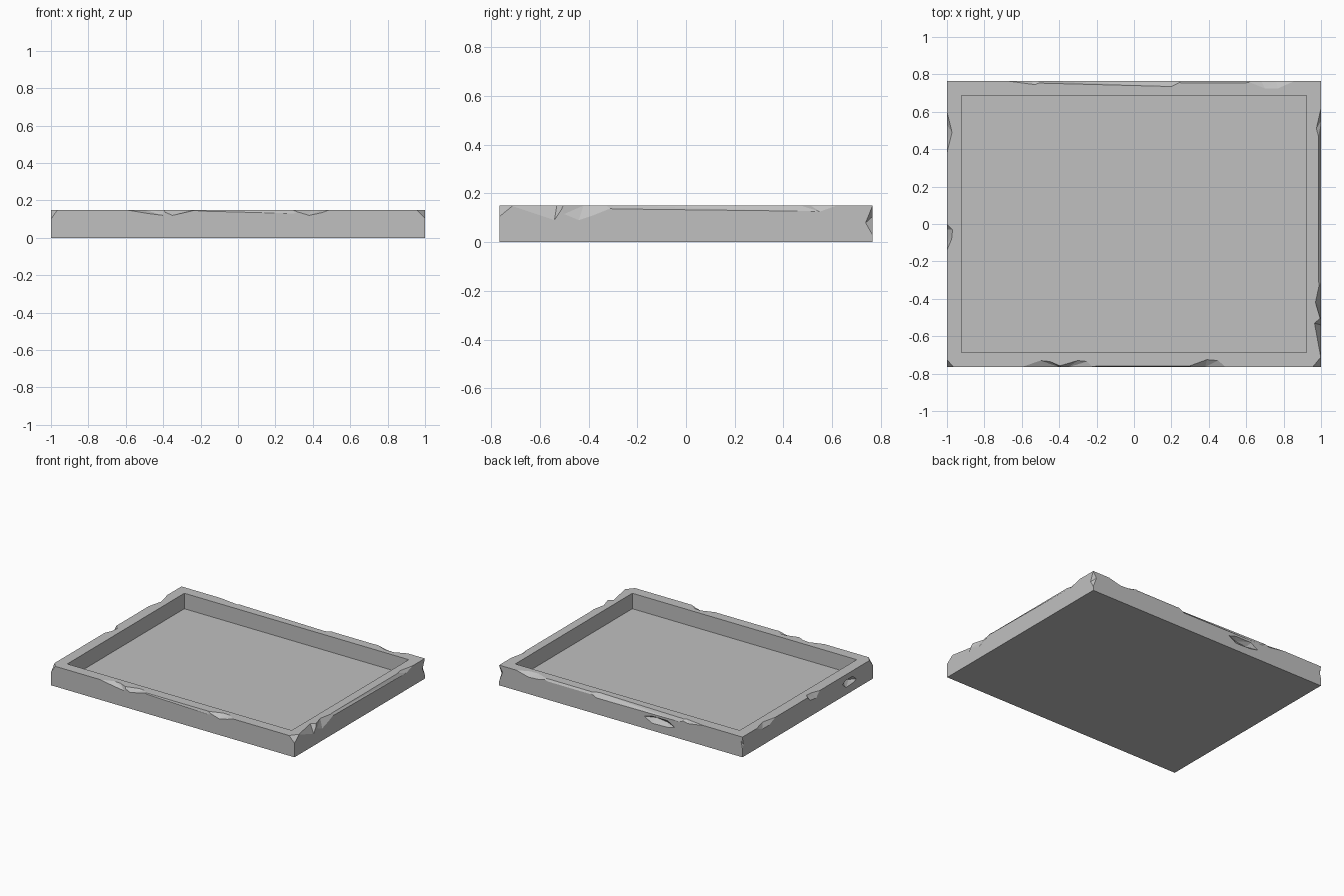
import bpy, bmesh
from mathutils import Vector

cube = bpy.data.objects.get("Cube")
if cube:
    bpy.data.objects.remove(cube, do_unlink=True)

HX, HY, H = 1.0, 0.765, 0.15
FLOOR = 0.035

stone = bpy.data.materials.new("light grey stone")
stone.use_nodes = True
grey = (0.53, 0.53, 0.53, 1)
stone.diffuse_color = grey
stone.node_tree.nodes["Principled BSDF"].inputs["Base Color"].default_value = grey


def make_object(name, bm):
    mesh = bpy.data.meshes.new(name)
    bmesh.ops.recalc_face_normals(bm, faces=bm.faces)
    bm.to_mesh(mesh)
    bm.free()
    mesh.materials.append(stone)
    obj = bpy.data.objects.new(name, mesh)
    bpy.context.collection.objects.link(obj)
    return obj


# Slab with a sunken rectangular floor
bm = bmesh.new()
bmesh.ops.create_cube(bm, size=1)
for v in bm.verts:
    v.co = (v.co.x * 2 * HX, v.co.y * 2 * HY, (v.co.z + 0.5) * H)
top = max(bm.faces, key=lambda f: f.calc_center_median().z)
bmesh.ops.inset_region(bm, faces=[top], thickness=0.11)
recess = bmesh.ops.extrude_face_region(bm, geom=[top])["geom"]
for v in recess:
    if isinstance(v, bmesh.types.BMVert):
        v.co.z = FLOOR
if top.is_valid:
    bmesh.ops.delete(bm, geom=[top], context="FACES_ONLY")
tray = make_object("chipped_tray", bm)


def cut(points):
    """Remove the convex hull of the points from the tray."""
    bm = bmesh.new()
    for p in points:
        bm.verts.new(p)
    hull = bmesh.ops.convex_hull(bm, input=bm.verts)
    loose = {v for v in hull["geom_interior"] if isinstance(v, bmesh.types.BMVert)}
    bmesh.ops.delete(bm, geom=list(loose), context="VERTS")
    cutter = make_object("chip_cutter", bm)
    cutter.hide_render = True
    mod = tray.modifiers.new("chip", "BOOLEAN")
    mod.operation, mod.solver, mod.object = "DIFFERENCE", "EXACT", cutter
    bpy.context.view_layer.objects.active = tray
    bpy.ops.object.modifier_apply(modifier=mod.name)
    bpy.data.objects.remove(cutter, do_unlink=True)


# Position along a side, distance into the tray, height
PLACE = {
    "front": lambda t, d, z: Vector((t, -HY + d, z)),
    "back": lambda t, d, z: Vector((t, HY - d, z)),
    "left": lambda t, d, z: Vector((HX - d, t, z)),
    "right": lambda t, d, z: Vector((-HX + d, t, z)),
}


def edge_chip(side, start, end, insets, drops):
    """Chip on a top edge: insets lie on the rim, drops on the outer face."""
    at = PLACE[side]
    points = [at(start, 0, H), at(end, 0, H)]
    points += [at(t, d, H) for t, d in insets]
    points += [at(t, 0, H - d) for t, d in drops]
    points += [at(start * 0.7 + end * 0.3, -0.03, H + 0.03),
               at(start * 0.3 + end * 0.7, -0.03, H + 0.03)]
    cut(points)


def face_gouge(side, middle, half, z):
    """Lens-shaped hollow in an outer face."""
    at = PLACE[side]
    cut([at(middle - half, -0.005, z - 0.01), at(middle + half, -0.005, z + 0.01),
         at(middle - half / 2, -0.005, z + 0.03), at(middle + half / 2, -0.005, z - 0.03),
         at(middle + half / 2, -0.005, z + 0.03), at(middle - half / 2, -0.005, z - 0.025),
         at(middle - half / 3, 0.03, z), at(middle + half / 3, 0.03, z + 0.01)])


def top_corner(sx, sy, dx, dy, dz):
    """Snapped-off upper corner."""
    c = Vector((sx * HX, sy * HY, H))
    cut([c - Vector((sx * dx, 0, 0)), c - Vector((0, sy * dy, 0)),
         c - Vector((0, 0, dz)), c + Vector((sx * 0.03, sy * 0.03, 0.03))])


def upright_notch(sx, sy, low, high, depth):
    """Notch in a vertical corner."""
    x, y, mid = sx * HX, sy * HY, (low + high) / 2
    cut([(x, y, low), (x, y, high), (x - sx * depth, y, mid + 0.015),
         (x, y - sy * depth, mid - 0.01), (x + sx * 0.03, y + sy * 0.03, mid)])


# Front rim
edge_chip("front", -0.6, -0.38, [(-0.5, 0.035), (-0.45, 0.03)], [(-0.48, 0.02), (-0.4, 0.03)])
edge_chip("front", -0.42, -0.22, [(-0.3, 0.035), (-0.25, 0.03)], [(-0.35, 0.03)])
edge_chip("front", -0.25, 0.33, [(-0.2, 0.005), (0.28, 0.006)], [(-0.2, 0.007), (0.3, 0.02)])
edge_chip("front", 0.28, 0.49, [(0.39, 0.04), (0.45, 0.035)], [(0.38, 0.03), (0.45, 0.015)])

# Back rim
edge_chip("back", -0.68, -0.48, [(-0.53, 0.02)], [(-0.55, 0.02)])
edge_chip("back", -0.54, 0.26, [(-0.5, 0.012), (0.0, 0.023), (0.2, 0.03)], [(-0.48, 0.025), (0.2, 0.03)])
edge_chip("back", 0.2, 0.65, [(0.25, 0.01), (0.6, 0.01)], [(0.25, 0.015), (0.6, 0.015)])
edge_chip("back", 0.6, 0.86, [(0.7, 0.04), (0.77, 0.04)], [(0.68, 0.02), (0.76, 0.025)])
face_gouge("back", -0.32, 0.14, 0.08)

# Left rim, the most worn side
edge_chip("left", -0.72, -0.5, [(-0.53, 0.035)], [(-0.6, 0.035), (-0.54, 0.06)])
edge_chip("left", -0.52, -0.28, [(-0.42, 0.03)], [(-0.5, 0.035), (-0.44, 0.06), (-0.38, 0.04)])
edge_chip("left", -0.4, 0.58, [(-0.3, 0.014), (0.5, 0.014)], [(-0.3, 0.014), (0.54, 0.024)])
edge_chip("left", 0.42, 0.62, [(0.51, 0.025)], [(0.55, 0.025)])

# Right rim
edge_chip("right", 0.38, 0.6, [(0.49, 0.027)], [(0.45, 0.03), (0.53, 0.03)])
edge_chip("right", -0.14, 0.0, [(-0.03, 0.03), (-0.08, 0.025)], [(-0.1, 0.04), (-0.03, 0.03)])
face_gouge("right", -0.49, 0.09, 0.08)

# Corners
top_corner(-1, -1, 0.035, 0.04, 0.05)
top_corner(1, -1, 0.045, 0.055, 0.045)
upright_notch(1, 1, 0.03, 0.148, 0.028)
upright_notch(-1, 1, 0.06, 0.14, 0.012)
